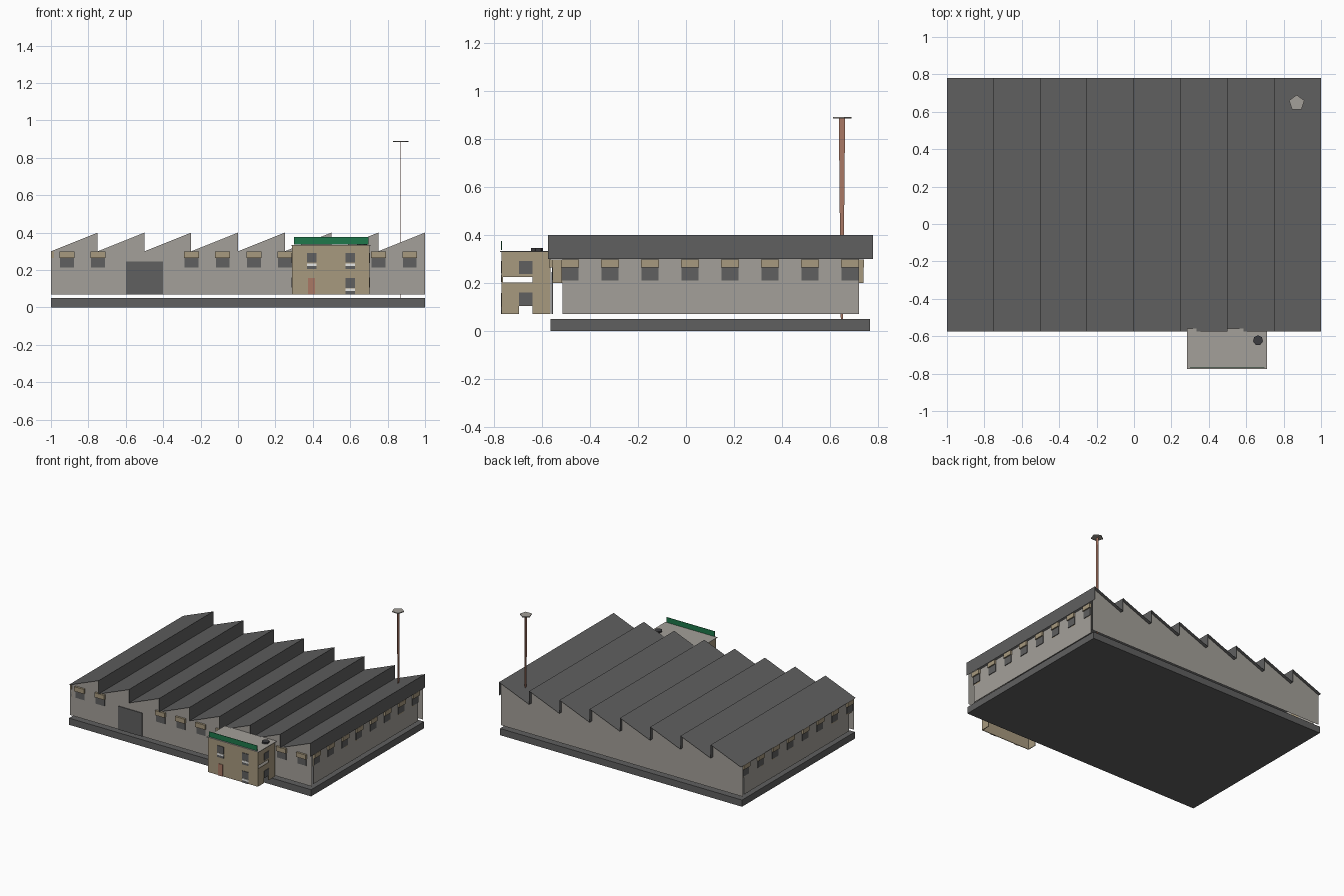
import bpy

cube = bpy.data.objects.get("Cube")
if cube:
    bpy.data.objects.remove(cube)


def material(name, r, g, b):
    m = bpy.data.materials.new(name)
    m.use_nodes = True
    m.diffuse_color = (r, g, b, 1)
    m.node_tree.nodes["Principled BSDF"].inputs["Base Color"].default_value = (r, g, b, 1)
    return m


WALL = material("wall grey", 0.37, 0.35, 0.32)
DARK = material("slate grey", 0.115, 0.115, 0.115)
TAN = material("tan stone", 0.39, 0.32, 0.21)
GREEN = material("sign green", 0.013, 0.19, 0.07)
RUST = material("rust brown", 0.4, 0.19, 0.13)
BLACK = material("charcoal", 0.045, 0.045, 0.05)
WHITE = material("sill white", 0.85, 0.85, 0.83)


def mesh_object(name, verts, faces, mat):
    me = bpy.data.meshes.new(name)
    me.from_pydata(verts, [], faces)
    me.materials.append(mat)
    ob = bpy.data.objects.new(name, me)
    bpy.context.collection.objects.link(ob)
    return ob


def box(name, x, y, z, mat):
    """Box from (low, high) ranges on each axis."""
    verts = [(a, b, c) for a in x for b in y for c in z]
    faces = [(0, 1, 3, 2), (4, 6, 7, 5), (0, 4, 5, 1),
             (2, 3, 7, 6), (0, 2, 6, 4), (1, 5, 7, 3)]
    return mesh_object(name, verts, faces, mat)


def disc(name, sides, radius, depth, loc, mat):
    bpy.ops.mesh.primitive_cylinder_add(vertices=sides, radius=radius, depth=depth, location=loc)
    ob = bpy.context.object
    ob.name = name
    ob.data.materials.append(mat)
    return ob


TEETH, PITCH = 8, 0.25
EAVE, RIDGE, FLOOR = 0.30, 0.40, 0.07
FRONT, BACK = -0.555, 0.755
SIDE = 0.985

# Ground slab
box("ground_slab", (-1, 1), (-0.565, 0.767), (0, 0.05), DARK)

# Sawtooth roof sheet: long slope then a vertical drop, repeated
profile = []
for i in range(TEETH):
    x = -1 + i * PITCH
    profile += [(x, EAVE), (x + PITCH, RIDGE)]
profile.append((1, EAVE))
count = len(profile)
verts = [(x, y, z) for y in (-0.575, 0.78) for x, z in profile]
faces = [(i, i + 1, i + 1 + count, i + count) for i in range(count - 1)]
mesh_object("sawtooth_roof", verts, faces, DARK)


# Gable walls: one panel and a triangle under each tooth
def gable(name, y):
    verts, faces = [], []
    for i in range(TEETH):
        x = -1 + i * PITCH
        n = len(verts)
        verts += [(x, y, FLOOR), (x + PITCH, y, FLOOR), (x + PITCH, y, RIDGE), (x, y, EAVE)]
        faces.append((n, n + 1, n + 2, n + 3))
    return mesh_object(name, verts, faces, WALL)


gable("front_wall", FRONT)
gable("back_wall", BACK)

# Side walls stop short of the corners
for name, s in (("left_wall", 1), ("right_wall", -1)):
    box(name, sorted((s * SIDE, s * (SIDE - 0.005))), (-0.515, 0.72), (FLOOR, EAVE), WALL)

# Front windows with awnings, leaving room for the gate and the office
for i in range(12):
    if i in (2, 3, 8, 9):
        continue
    x = -0.915 + i / 6
    box("front_window", (x - 0.037, x + 0.037), (FRONT - 0.004, FRONT), (0.213, 0.265), DARK)
    box("front_awning", (x - 0.04, x + 0.04), (FRONT - 0.015, FRONT), (0.265, 0.299), TAN)

# Side windows
for name, s, start, step in (("left", 1, -0.483, 1 / 6), ("right", -1, -0.52, 0.175)):
    for i in range(8):
        y = start + i * step
        box(name + "_window", sorted((s * SIDE, s * (SIDE + 0.005))),
            (y - 0.035, y + 0.035), (0.21, 0.265), DARK)
        box(name + "_awning", sorted((s * SIDE, s * 0.999)),
            (y - 0.037, y + 0.037), (0.265, 0.298), TAN)
        box(name + "_frame", sorted((s * SIDE, s * (SIDE - 0.006))),
            (y - 0.035, y + 0.035), (0.2, 0.298), TAN)

# Loading gate
box("loading_gate", (-0.6, -0.4), (FRONT - 0.005, FRONT), (FLOOR, 0.245), DARK)

# Office block: thin walls, side walls broken by openings under the windows
OX, OY, OTOP = (0.288, 0.702), (-0.768, -0.565), 0.33
box("office_front", OX, (OY[0], OY[0] + 0.005), (FLOOR, OTOP), TAN)
box("office_back", OX, (OY[1] - 0.004, OY[1]), (0.23, OTOP), TAN)
for x in (OX[0], OX[1] - 0.005):
    xr = (x, x + 0.005)
    box("office_side_upper", xr, OY, (0.225, OTOP), TAN)
    box("office_side_middle", xr, OY, (0.105, 0.203), TAN)
    box("office_side_rear", xr, (-0.64, OY[1]), (FLOOR, 0.225), TAN)
    box("office_side_foot", xr, (OY[0], -0.695), (FLOOR, 0.105), TAN)
    out = (x - 0.003, x) if x == OX[0] else (x + 0.005, x + 0.008)
    for z in (0.107, 0.238):
        box("office_side_window", out, (-0.695, -0.64), (z, z + 0.053), DARK)
box("office_roof", (0.283, 0.712), (-0.775, -0.56), (OTOP, OTOP + 0.004), WALL)

# Office front windows with pale strips and sills, and the door
for x, z in ((0.395, 0.24), (0.6, 0.24), (0.6, 0.105)):
    yr = (OY[0] - 0.004, OY[0])
    box("office_window", (x - 0.026, x + 0.026), yr, (z, z + 0.052), DARK)
    box("office_window_strip", (x - 0.026, x + 0.026), yr, (z - 0.018, z - 0.004), WHITE)
    box("office_window_sill", (x - 0.026, x + 0.026), yr, (z - 0.035, z - 0.018), DARK)
box("office_door", (0.375, 0.412), (OY[0] - 0.004, OY[0]), (FLOOR, 0.158), RUST)

# Green sign board on the front edge of the office roof
box("sign_board", (0.3, 0.698), (-0.77, -0.767), (0.337, 0.376), GREEN)

# Roof vent
disc("roof_vent", 7, 0.027, 0.012, (0.663, -0.622, 0.339), BLACK)

# Mast: a thin plate widening upward, with a flat head
mast = [(x, 0.65 + s * w, z) for x in (0.868, 0.872)
        for z, w in ((0.05, 0.005), (0.888, 0.013)) for s in (-1, 1)]
mesh_object("mast", mast, [(0, 2, 3, 1), (4, 5, 7, 6), (0, 4, 6, 2), (1, 3, 7, 5), (2, 6, 7, 3)], RUST)
disc("mast_head", 5, 0.043, 0.006, (0.87, 0.647, 0.888), WALL)
